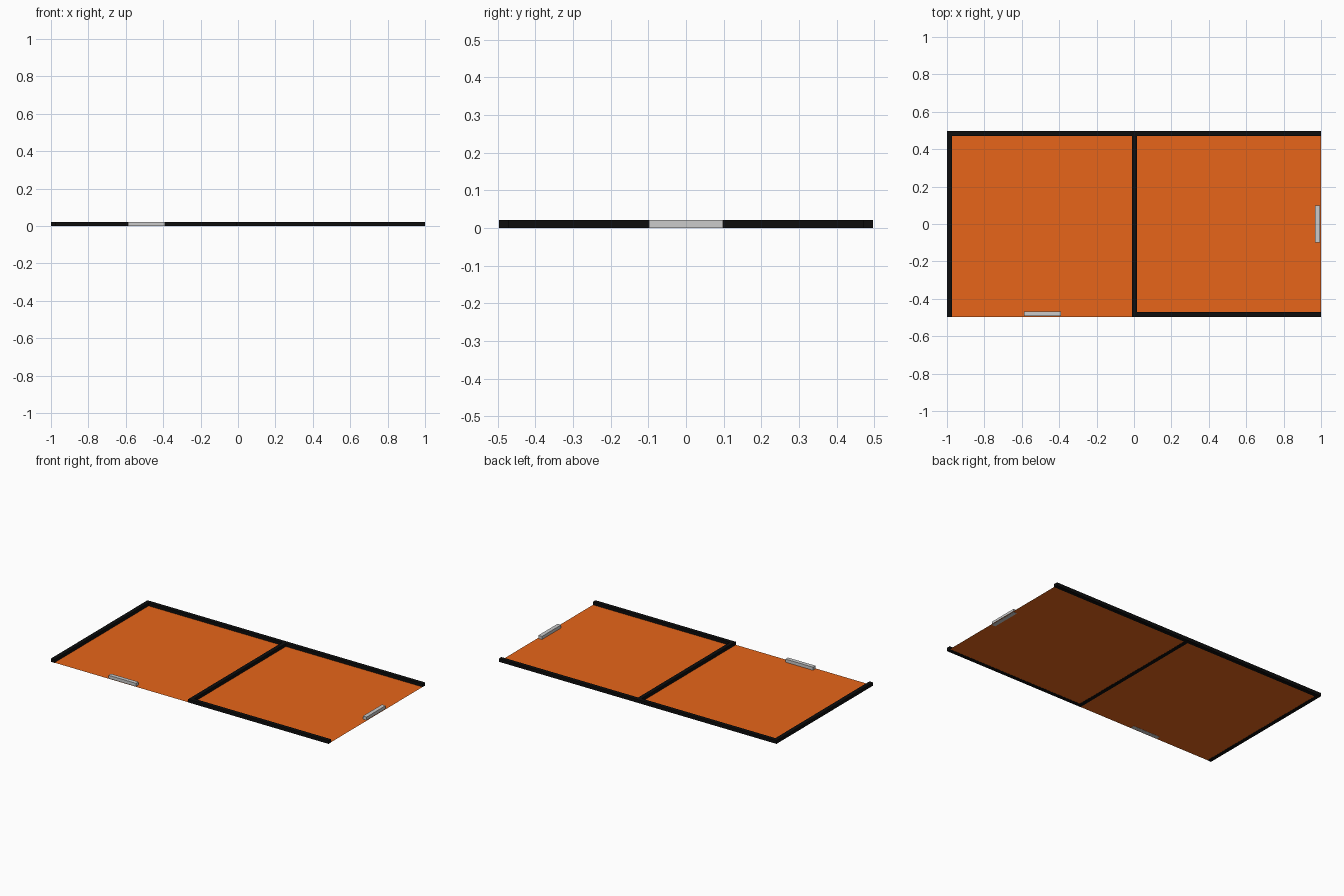
import bpy

if "Cube" in bpy.data.objects:
    bpy.data.objects.remove(bpy.data.objects["Cube"])

H = 0.021    # wall height
T = 0.026    # wall thickness
Y = 0.497    # half depth


def material(name, color):
    m = bpy.data.materials.new(name)
    m.diffuse_color = color
    m.use_nodes = True
    m.node_tree.nodes["Principled BSDF"].inputs["Base Color"].default_value = m.diffuse_color
    return m


def block(name, x0, x1, y0, y1, mat=None):
    """Box standing on the ground between the given x and y limits."""
    bpy.ops.mesh.primitive_cube_add(size=1, location=((x0 + x1) / 2, (y0 + y1) / 2, H / 2))
    ob = bpy.context.object
    ob.name = name
    ob.scale = (x1 - x0, y1 - y0, H)
    bpy.ops.object.transform_apply(location=False, rotation=False, scale=True)
    if mat:
        ob.data.materials.append(mat)
    return ob


orange = material("orange_floor", (0.8, 0.13, 0.01, 1))
black = material("black_wall", (0.004, 0.004, 0.004, 1))

# Thin floor sheet under both rooms
bpy.ops.mesh.primitive_plane_add(size=1, location=(0, 0, 0.001))
floor = bpy.context.object
floor.name = "floor"
floor.scale = (2, 2 * Y, 1)
bpy.ops.object.transform_apply(location=False, rotation=False, scale=True)
floor.data.materials.append(orange)

# Low walls: back, left end, divider, and front of the right room
M = 0.002    # divider centre
block("back_wall", -1, 1, Y - T, Y, black)
block("left_wall", -1, -1 + T, -Y, Y - T, black)
block("divider_wall", M - T / 2, M + T / 2, -Y, Y - T, black)
block("front_wall", M + T / 2, 1, -Y, -Y + T, black)

# Grey door bars on the open sides
block("front_door", -0.588, -0.39, -0.493, -0.467)
block("right_door", 0.969, 0.995, -0.098, 0.098)
